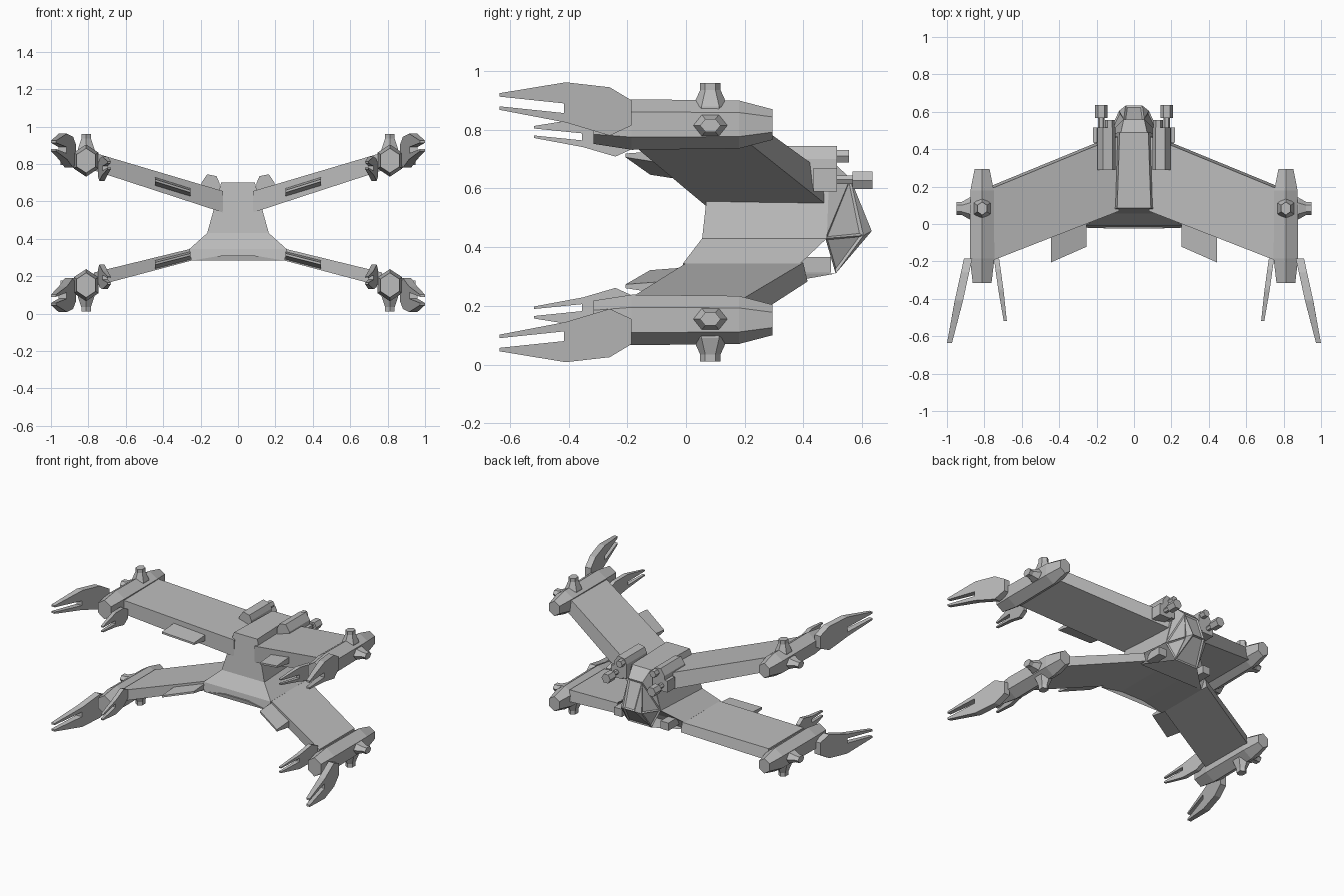
import bpy, bmesh, math
from mathutils import Vector

cube = bpy.data.objects.get("Cube")
if cube:
    bpy.data.objects.remove(cube, do_unlink=True)

grey = bpy.data.materials.new("hull grey")
grey.use_nodes = True
COLOUR = (0.5, 0.5, 0.5, 1)
grey.diffuse_color = COLOUR
grey.node_tree.nodes["Principled BSDF"].inputs["Base Color"].default_value = COLOUR
MID_Z = 0.485


def finish(name, bm, mirror=True, lower=False):
    """Turn a bmesh into an object, optionally flipped low and mirrored in x."""
    if lower:
        for v in bm.verts:
            v.co.z = 2 * MID_Z - v.co.z
    bmesh.ops.recalc_face_normals(bm, faces=bm.faces[:])
    mesh = bpy.data.meshes.new(name)
    bm.to_mesh(mesh)
    bm.free()
    mesh.materials.append(grey)
    obj = bpy.data.objects.new(name, mesh)
    bpy.context.collection.objects.link(obj)
    if mirror:
        obj.modifiers.new("both_sides", 'MIRROR').use_mirror_merge = False
    return obj


def loft(name, rings, **kw):
    """Skin closed rings of equal length and cap both ends."""
    bm = bmesh.new()
    loops = [[bm.verts.new(p) for p in ring] for ring in rings]
    n = len(loops[0])
    for a, b in zip(loops, loops[1:]):
        for i in range(n):
            j = (i + 1) % n
            bm.faces.new((a[i], a[j], b[j], b[i]))
    bm.faces.new(loops[0])
    bm.faces.new(loops[-1])
    return finish(name, bm, **kw)


def hexagon(centre, u, v):
    c, u, v = Vector(centre), Vector(u), Vector(v)
    return [c + u * math.cos(k * math.pi / 3) + v * math.sin(k * math.pi / 3) for k in range(6)]


def box(name, x, y, z, **kw):
    ring = lambda yy: [(x[0], yy, z[0]), (x[1], yy, z[0]), (x[1], yy, z[1]), (x[0], yy, z[1])]
    return loft(name, [ring(y[0]), ring(y[1])], **kw)


# Fuselage: each row is half width, height, rear y, front y
outline = [(.09, .70, .085, .49), (.165, .43, .055, .48), (.26, .345, -.01, .39),
           (.25, .283, -.02, .36), (.09, .31, -.025, .51)]
bm = bmesh.new()
corners = [[[bm.verts.new((s * (x if k == 0 or z < .4 else x * .85), (rear, front)[k], z))
             for s in (-1, 1)] for k in (0, 1)] for x, z, rear, front in outline]
for a, b in zip(corners, corners[1:]):
    for k in (0, 1):
        bm.faces.new((a[k][0], b[k][0], b[k][1], a[k][1]))
    for s in (0, 1):
        bm.faces.new((a[0][s], b[0][s], b[1][s], a[1][s]))
for row in (corners[0], corners[-1]):
    bm.faces.new((row[0][0], row[0][1], row[1][1], row[1][0]))
finish("fuselage", bm, mirror=False)

# Cockpit nose with sunken window panels
bm = bmesh.new()
P = lambda x, y, z: [bm.verts.new((s * x, y, z)) for s in (-1, 1)]
roof, brow = P(.07, .49, .70), P(.055, .56, .635)
tip, cheek = P(.045, .633, .455), P(.08, .605, .44)
side, chin = P(.14, .475, .43), P(.09, .51, .31)
windows = [bm.faces.new((brow[0], brow[1], tip[1], tip[0])),
           bm.faces.new((tip[0], tip[1], chin[1], chin[0]))]
bm.faces.new((roof[0], roof[1], brow[1], brow[0]))
for s in (0, 1):
    bm.faces.new((roof[s], brow[s], side[s]))
    windows.append(bm.faces.new((brow[s], cheek[s], side[s])))
    windows.append(bm.faces.new((side[s], cheek[s], chin[s])))
    bm.faces.new((brow[s], tip[s], cheek[s]))
    bm.faces.new((tip[s], chin[s], cheek[s]))
    bm.faces.new((roof[s], side[s], chin[s]))
bm.faces.new((roof[0], chin[0], chin[1], roof[1]))
bmesh.ops.recalc_face_normals(bm, faces=bm.faces[:])
bmesh.ops.inset_individual(bm, faces=windows, thickness=.014, depth=-.008)
finish("cockpit_nose", bm, mirror=False)


# Wings and flaps: a station gives x, bottom z, top z
def section(x, low, high, lead, trail):
    return [(x, lead, high), (x, lead + .015, low), (x, trail, low), (x, trail, high)]


def wing(name, root, tip):
    loft(name, [section(*root, .502 - .41 * root[0], .10 - .39 * root[0]),
                section(*tip, .502 - .41 * tip[0], .10 - .39 * tip[0])])
    rings = []
    for x in (.255, .445):
        t = (x - root[0]) / (tip[0] - root[0])
        z = sum((r + (q - r) * t) / 2 for r, q in zip(root[1:], tip[1:]))
        y = -.01 - .44 * x
        rings.append([(x, y + .16, z + .02), (x, y + .16, z - .03),
                      (x, y, z - .005), (x, y, z + .008)])
    loft(name + "_flap", rings)


wing("upper_wing", (.08, .54, .655), (.77, .765, .86))
wing("lower_wing", (.25, .283, .347), (.77, .145, .22))

# Claw outlines in y and z
claw = [(-.185, .90), (-.26, .945), (-.41, .962), (-.635, .925), (-.635, .913), (-.415, .89),
        (-.415, .857), (-.635, .88), (-.635, .868), (-.41, .825), (-.26, .78), (-.185, .815)]


def blade(name, shape, x_at, half, lower):
    rings = [[(x_at(y) + d * (1 if y > -.45 else .6), y, z) for y, z in shape]
             for d in (-half, half)]
    loft(name, rings, lower=lower)


for lower in (False, True):
    tag = "lower_" if lower else "upper_"
    # Engine pod with tapered ends
    stations = [(-.315, .066), (-.185, .086), (.18, .082), (.295, .052)]
    loft(tag + "engine", [hexagon((.812, y, .818), (0, 0, r), (r * .88, 0, 0))
                          for y, r in stations], lower=lower)
    # Vertical and outward thruster knobs
    loft(tag + "engine_top_knob",
         [hexagon((.812, .083, z), (0, a, 0), (a * .85, 0, 0))
          for z, a in ((.86, .06), (.88, .06), (.935, .035), (.96, .035))], lower=lower)
    loft(tag + "engine_side_knob",
         [hexagon((x, .083, .815), (0, a, 0), (0, 0, a * .72))
          for x, a in ((.85, .058), (.88, .058), (.92, .035), (.948, .035))], lower=lower)
    # Outer and inner forked claws
    blade(tag + "outer_claw", claw, lambda y: .887 - .22 * (y + .185), .022, lower)
    small = [(-.185 + (y + .185) * .74, .775 + (z - .872) * .72) for y, z in claw]
    blade(tag + "inner_claw", small, lambda y: .735 + .14 * (y + .185), .014, lower)

# Shoulder weapon pods
pod = [(.10, .60), (.10, .70), (.115, .735), (.165, .745), (.195, .70), (.20, .60)]
loft("shoulder_pod", [[(x, y, z) for x, z in pod] for y in (.29, .515)])
box("gun_mount", (.13, .218), (.435, .515), (.59, .67))
for name, x, z, r, y0, y1 in (("gun_barrel", .175, .63, .017, .50, .57),
                              ("gun_muzzle", .175, .628, .034, .567, .635),
                              ("small_gun", .13, .71, .025, .50, .555)):
    loft(name, [hexagon((x, y, z), (r, 0, 0), (0, 0, r)) for y in (y0, y1)])
box("lower_gun", (.15, .21), (.36, .495), (.313, .367))
